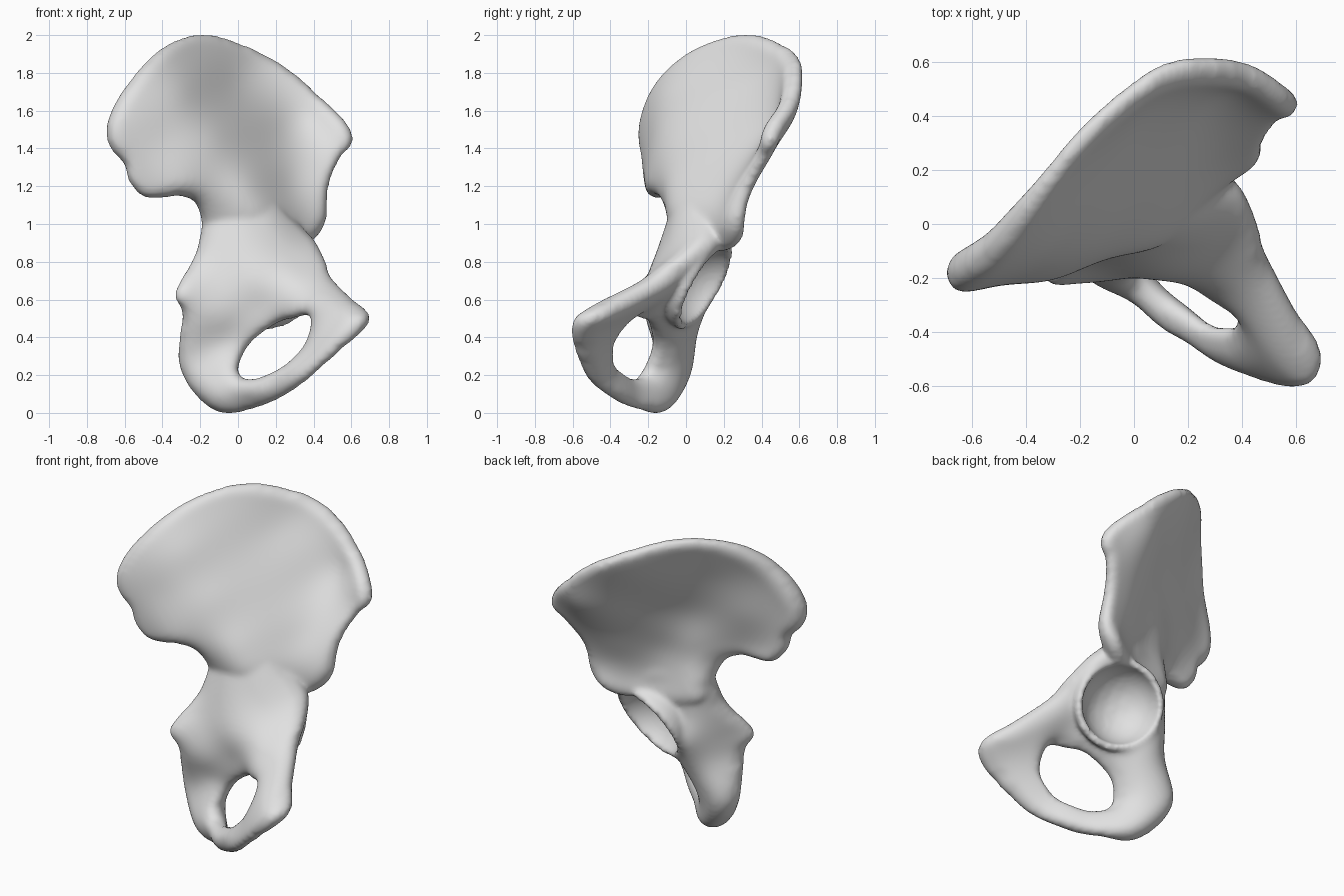
import bpy, bmesh, math
from mathutils import Vector
from mathutils.kdtree import KDTree
from mathutils.geometry import delaunay_2d_cdt

default_cube = bpy.data.objects.get("Cube")
if default_cube:
    bpy.data.objects.remove(default_cube, do_unlink=True)

GRID = 0.02
VOXEL = 0.014


def smooth_loop(points, steps=10):
    """Closed Catmull-Rom curve through outline points."""
    pts = [Vector(p) for p in points]
    count = len(pts)
    loop = []
    for i in range(count):
        a, b, c, d = (pts[(i + k - 1) % count] for k in range(4))
        for s in range(steps):
            t = s / steps
            loop.append(0.5 * (2 * b + (c - a) * t + (2 * a - 5 * b + 4 * c - d) * t * t
                               + (3 * b - a - 3 * c + d) * t ** 3))
    return loop


def inside(p, loops):
    """Even-odd test, so that inner loops become openings."""
    hit = False
    for loop in loops:
        prev = loop[-1]
        for cur in loop:
            if (cur.y > p.y) != (prev.y > p.y):
                if p.x < (prev.x - cur.x) * (p.y - cur.y) / (prev.y - cur.y) + cur.x:
                    hit = not hit
            prev = cur
    return hit


def kernel(ax, az, bx, bz):
    return math.sqrt((ax - bx) ** 2 + (az - bz) ** 2 + 0.01)


def fit_surface(samples):
    """Smooth interpolation of depth and half thickness over x and z."""
    size = len(samples)
    rows = [[kernel(a[0], a[1], b[0], b[1]) for b in samples] + [a[2], a[3]] for a in samples]
    for i in range(size):
        pivot = max(range(i, size), key=lambda r: abs(rows[r][i]))
        rows[i], rows[pivot] = rows[pivot], rows[i]
        lead = rows[i][i]
        rows[i] = [v / lead for v in rows[i]]
        for r in range(size):
            if r != i and rows[r][i]:
                factor = rows[r][i]
                rows[r] = [v - factor * w for v, w in zip(rows[r], rows[i])]

    def evaluate(x, z):
        weights = [kernel(x, z, s[0], s[1]) for s in samples]
        depth = sum(w * row[-2] for w, row in zip(weights, rows))
        half = sum(w * row[-1] for w, row in zip(weights, rows))
        return depth, max(half, 0.03)
    return evaluate


def add_sheet(bm, outlines, samples):
    """Curved plate with rounded edges, filling the outlines."""
    loops = [smooth_loop(o) for o in outlines]
    surface = fit_surface(samples)
    points, edges = [], []
    for loop in loops:
        start, count = len(points), len(loop)
        points += loop
        edges += [(start + i, start + (i + 1) % count) for i in range(count)]
    tree = KDTree(len(points))
    for i, p in enumerate(points):
        tree.insert((p.x, p.y, 0), i)
    tree.balance()

    def edge_distance(p):
        return tree.find((p.x, p.y, 0))[2]

    xs, zs = [p.x for p in points], [p.y for p in points]
    for i in range(int((max(xs) - min(xs)) / GRID) + 1):
        for k in range(int((max(zs) - min(zs)) / GRID) + 1):
            p = Vector((min(xs) + i * GRID, min(zs) + k * GRID))
            if edge_distance(p) > GRID * 0.6 and inside(p, loops):
                points.append(p)
    flat, _, tris = delaunay_2d_cdt(points, edges, [], 0, 0.00001)[:3]

    front, back = [], []
    for p in flat:
        depth, half = surface(p.x, p.y)
        gap = edge_distance(p)
        if gap < 0.0001:
            vert = bm.verts.new((p.x, depth, p.y))
            front.append(vert)
            back.append(vert)
        else:
            bulge = half * math.sqrt(1 - (1 - min(1, gap / half)) ** 2)
            front.append(bm.verts.new((p.x, depth - bulge, p.y)))
            back.append(bm.verts.new((p.x, depth + bulge, p.y)))
    for tri in tris:
        centre = sum((flat[i] for i in tri), Vector((0, 0))) / len(tri)
        if all(front[i] is back[i] for i in tri) or not inside(centre, loops):
            continue
        bm.faces.new([front[i] for i in tri])
        bm.faces.new([back[i] for i in reversed(tri)])


def fuse(obj, rounds):
    """Merge overlapping shells into one smooth skin, keeping its volume."""
    remesh = obj.modifiers.new("fuse", 'REMESH')
    remesh.mode = 'VOXEL'
    remesh.voxel_size = VOXEL
    soften = obj.modifiers.new("soften", 'SMOOTH')
    soften.factor = 0.5
    soften.iterations = rounds
    swell = obj.modifiers.new("swell", 'DISPLACE')
    swell.mid_level = 0
    swell.strength = 0.004
    graph = bpy.context.evaluated_depsgraph_get()
    mesh = bpy.data.meshes.new_from_object(obj.evaluated_get(graph))
    obj.modifiers.clear()
    obj.data = mesh


# Upper blade: outline in x, z, then samples of x, z, depth, half thickness
blade_outline = [
    (-.21, 2), (-.41, 1.92), (-.57, 1.75), (-.68, 1.56), (-.68, 1.42), (-.6, 1.32),
    (-.57, 1.22), (-.48, 1.14), (-.31, 1.15), (-.22, 1.11), (-.185, .99), (-.17, .88),
    (0, .82), (.25, .85), (.39, .91), (.46, 1.01), (.47, 1.13), (.485, 1.23),
    (.54, 1.355), (.6, 1.42), (.58, 1.52), (.43, 1.67), (.25, 1.825), (.01, 1.95)]
blade_samples = [
    (-.21, 1.99, .3, .05), (-.32, 1.96, .17, .05), (-.41, 1.92, .07, .06),
    (-.57, 1.75, -.1, .07), (-.68, 1.5, -.18, .07), (-.57, 1.25, -.17, .05),
    (-.46, 1.15, -.15, .05), (-.3, 1.16, -.12, .07), (-.4, 1.45, -.11, .08),
    (-.3, 1.7, .02, .08), (-.12, 1.45, .04, .09), (-.15, 1.25, -.03, .11),
    (-.19, 1, .01, .08), (0, .9, .05, .1), (.05, 1.2, .05, .11),
    (.15, 1.05, .07, .11), (.08, 1.5, .27, .05), (0, 1.75, .39, .04),
    (.01, 1.94, .49, .05), (.13, 1.89, .56, .05), (.25, 1.82, .58, .05),
    (.25, 1.5, .44, .035), (.27, 1.2, .24, .06), (.25, .95, .15, .08),
    (.38, 1.55, .52, .04), (.43, 1.66, .55, .05), (.58, 1.5, .46, .05),
    (.6, 1.42, .44, .04), (.485, 1.23, .34, .04), (.46, 1.02, .27, .05),
    (.36, .9, .24, .07)]

# Lower ring with its oval opening
ring_outline = [
    (-.185, .99), (-.21, .87), (-.25, .78), (-.33, .63), (-.29, .52), (-.31, .28),
    (-.24, .12), (-.12, .015), (.01, .005), (.2, .07), (.33, .15), (.54, .335),
    (.67, .45), (.69, .52), (.6, .6), (.49, .715), (.46, .8), (.4, .91),
    (.28, 1.03), (.1, 1.2), (-.06, 1.25), (-.14, 1.13)]
ring_opening = [
    (0, .25), (.02, .185), (.105, .18), (.25, .25), (.355, .36), (.39, .48),
    (.37, .52), (.3, .505), (.2, .475), (.065, .375)]
ring_samples = [
    (-.19, 1, .01, .08), (0, 1.2, .05, .06), (0, 1.07, .03, .1), (0, .9, 0, .13),
    (.2, .95, .06, .13), (.39, .9, .08, .1), (-.2, .8, -.05, .09), (.1, .7, -.08, .12),
    (.3, .7, -.1, .12), (-.33, .63, -.19, .04), (-.08, .65, -.03, .16),
    (-.1, .5, -.06, .14), (.45, .78, -.05, .09), (.43, .64, -.2, .11),
    (.57, .58, -.37, .12), (.67, .5, -.5, .1), (.6, .42, -.54, .08),
    (.45, .31, -.51, .06), (.38, .5, -.32, .09), (.2, .5, -.15, .08),
    (0, .35, -.1, .08), (-.2, .35, -.06, .1), (-.28, .25, -.06, .08),
    (-.1, .1, -.14, .1), (.02, .03, -.2, .06), (.1, .12, -.31, .07),
    (.2, .09, -.36, .05), (.27, .2, -.43, .055)]

bm = bmesh.new()
add_sheet(bm, [blade_outline], blade_samples)
add_sheet(bm, [ring_outline, ring_opening], ring_samples)

# Socket body: a ball flattened at the rim plane
socket = Vector((.185, .1, .67))
facing = Vector((.29, .83, -.48)).normalized()
ball = bmesh.ops.create_icosphere(bm, subdivisions=4, radius=.26)
for vert in ball["verts"]:
    vert.co -= facing * max(0, vert.co.dot(facing))
    vert.co += socket
bmesh.ops.recalc_face_normals(bm, faces=bm.faces[:])

mesh = bpy.data.meshes.new("hip_bone")
bm.to_mesh(mesh)
bm.free()
bone = bpy.data.objects.new("hip_bone", mesh)
bpy.context.scene.collection.objects.link(bone)
fuse(bone, 6)

# Socket hollow: press the skin out of a sphere
hollow, reach = socket + facing * .05, .235
for vert in bone.data.vertices:
    offset = vert.co - hollow
    if 0 < offset.length < reach:
        vert.co = hollow + offset.normalized() * reach
fuse(bone, 4)

# Stand the bone on the ground
floor = min(v.co.z for v in bone.data.vertices)
for vert in bone.data.vertices:
    vert.co.z -= floor

# Bone material and smooth shading
grey = (.75, .75, .75, 1)
material = bpy.data.materials.new("bone_grey")
material.use_nodes = True
material.diffuse_color = grey
for node in material.node_tree.nodes:
    if node.type == 'BSDF_PRINCIPLED':
        node.inputs["Base Color"].default_value = grey
bone.data.materials.clear()
bone.data.materials.append(material)
bone.data.shade_smooth()
bone.data.name = "hip_bone"
